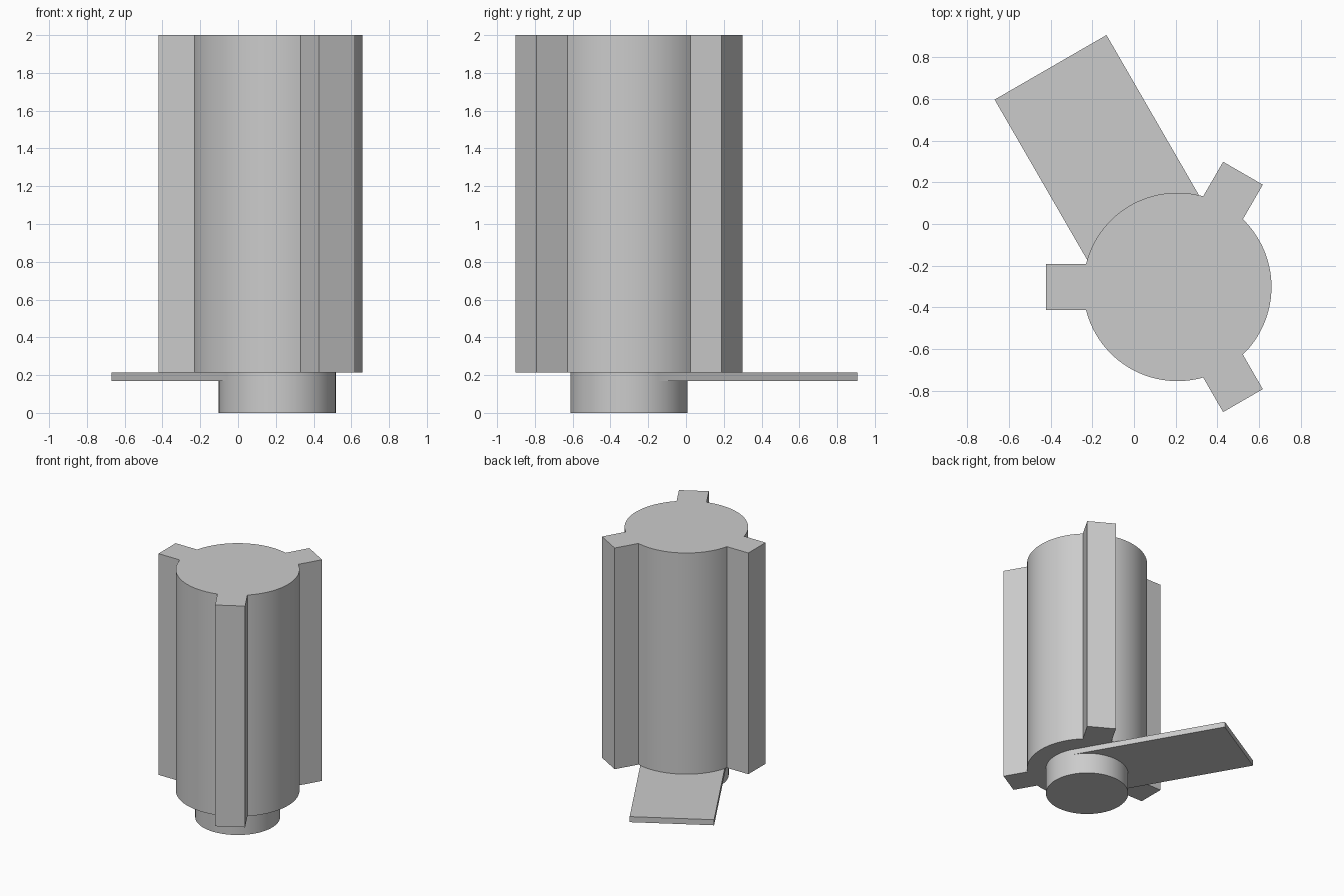
import bpy
import bmesh
from math import asin, cos, sin, radians
from mathutils import Matrix, Vector

cube = bpy.data.objects.get("Cube")
if cube:
    bpy.data.objects.remove(cube, do_unlink=True)

CENTRE = Vector((0.208, -0.302, 0))
SHELF_Z = 0.215       # underside of the drum
PLATE_Z = 0.17        # underside of the arm plate
BODY_R, RIB_REACH, RIB_HALF = 0.452, 0.63, 0.11
BASE_R, ARM_REACH = 0.31, 1.217

grey = bpy.data.materials.new("plain grey")
grey.use_nodes = True
colour = (0.6, 0.6, 0.6, 1)
grey.diffuse_color = colour
grey.node_tree.nodes["Principled BSDF"].inputs["Base Color"].default_value = colour


def arc(radius, start, end, steps):
    """Points along an arc, both ends included."""
    angles = [start + (end - start) * i / steps for i in range(steps + 1)]
    return [Vector((radius * cos(a), radius * sin(a), 0)) for a in angles]


def extrude_profile(name, points, bottom, top):
    """Solid prism from an outline around the shared axis."""
    bm = bmesh.new()
    up = Vector((0, 0, top - bottom))
    low = Vector((0, 0, bottom))
    face = bm.faces.new([bm.verts.new(p + low) for p in points])
    moved = bmesh.ops.extrude_face_region(bm, geom=[face], use_keep_orig=True)["geom"]
    bmesh.ops.translate(bm, vec=up, verts=[v for v in moved if isinstance(v, bmesh.types.BMVert)])
    bmesh.ops.recalc_face_normals(bm, faces=bm.faces)
    mesh = bpy.data.meshes.new(name)
    bm.to_mesh(mesh)
    bm.free()
    mesh.materials.append(grey)
    obj = bpy.data.objects.new(name, mesh)
    obj.location = CENTRE
    bpy.context.collection.objects.link(obj)
    bpy.ops.object.select_all(action="DESELECT")
    obj.select_set(True)
    bpy.context.view_layer.objects.active = obj
    bpy.ops.object.shade_smooth_by_angle(angle=radians(25))
    return obj


# Drum with three square ribs, one outline
rib_angle = asin(RIB_HALF / BODY_R)
outline = []
for turn in (60, 180, 300):
    a = radians(turn)
    spin = Matrix.Rotation(a, 3, "Z")
    outline += [spin @ Vector((RIB_REACH, side * RIB_HALF, 0)) for side in (-1, 1)]
    outline += arc(BODY_R, a + rib_angle, a + radians(120) - rib_angle, 32)
extrude_profile("ribbed_drum", outline, SHELF_Z, 2)

# Round foot under the drum
extrude_profile("round_foot", arc(BASE_R, 0, radians(360), 96)[:-1], 0, SHELF_Z)

# Flat arm, as wide as the foot, reaching out behind
spin = Matrix.Rotation(radians(120), 3, "Z")
corners = [(0, -BASE_R), (ARM_REACH, -BASE_R), (ARM_REACH, BASE_R), (0, BASE_R)]
extrude_profile("arm_plate", [spin @ Vector((x, y, 0)) for x, y in corners], PLATE_Z, SHELF_Z)
